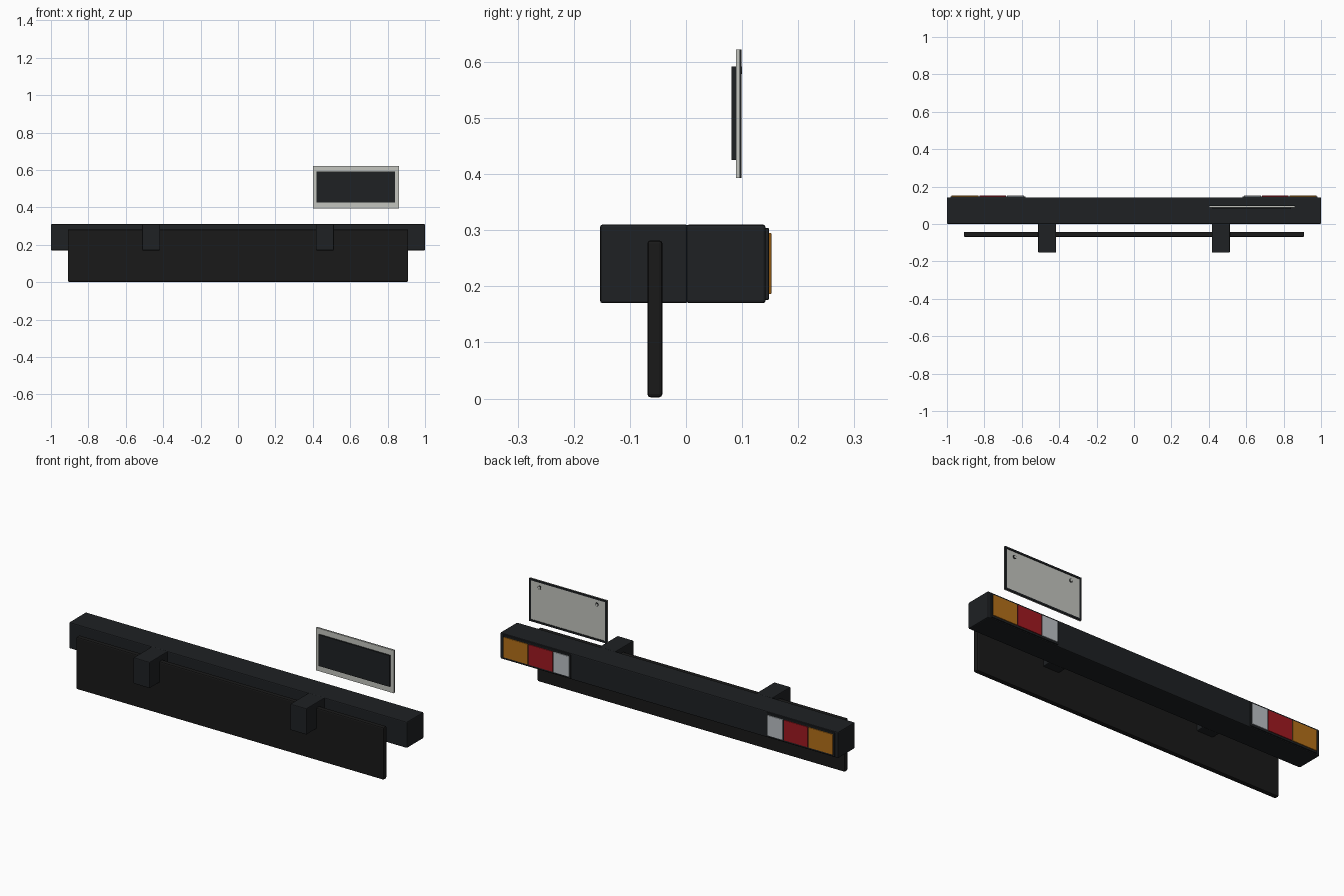
import bpy, bmesh, math
from mathutils import Matrix

if "Cube" in bpy.data.objects:
    bpy.data.objects.remove(bpy.data.objects["Cube"])


def material(name, rgb):
    m = bpy.data.materials.new(name)
    m.diffuse_color = (*rgb, 1)
    m.use_nodes = True
    m.node_tree.nodes["Principled BSDF"].inputs["Base Color"].default_value = m.diffuse_color
    return m


BLACK = material("black_plastic", (0.013, 0.015, 0.017))
DARK = material("dark_rubber", (0.010, 0.010, 0.010))
AMBER = material("amber_lens", (0.45, 0.16, 0.01))
RED = material("red_lens", (0.35, 0.01, 0.015))
CLEAR = material("clear_lens", (0.5, 0.53, 0.56))
PLATE = material("plate_grey", (0.55, 0.56, 0.52))


def finish(name, bm, mat):
    me = bpy.data.meshes.new(name)
    bm.to_mesh(me)
    bm.free()
    me.materials.append(mat)
    ob = bpy.data.objects.new(name, me)
    bpy.context.collection.objects.link(ob)
    return ob


def box(name, x, y, z, mat, bevel=0.0, segments=2):
    """Box from (min, max) ranges, with optional rounded edges."""
    bm = bmesh.new()
    size = [r[1] - r[0] for r in (x, y, z)]
    mid = [(r[0] + r[1]) / 2 for r in (x, y, z)]
    bmesh.ops.create_cube(bm, size=1, matrix=Matrix.Translation(mid) @ Matrix.Diagonal((*size, 1)))
    if bevel:
        bmesh.ops.bevel(bm, geom=bm.edges[:], offset=bevel, segments=segments,
                        profile=0.5, affect='EDGES')
    return finish(name, bm, mat)


def side_range(side, a, b):
    return tuple(sorted((side * a, side * b)))


# Bumper beam and the mud flap hanging in front of it
box("bumper_beam", (-1, 1), (0, 0.142), (0.17, 0.31), BLACK, 0.005)
box("skirt_panel", (-0.91, 0.91), (-0.069, -0.042), (0.002, 0.282), DARK, 0.006)

for side, label in ((-1, "left"), (1, "right")):
    # Mounting bracket
    box(f"{label}_bracket", side_range(side, 0.416, 0.512), (-0.153, 0.003),
        (0.17, 0.31), BLACK, 0.004)
    # Tail light housing and its three lenses
    box(f"{label}_light_housing", side_range(side, 0.58, 0.982), (0.138, 0.148),
        (0.176, 0.304), BLACK, 0.002)
    for lens, a, b, mat in (("reverse", 0.587, 0.679, CLEAR),
                            ("brake", 0.685, 0.826, RED),
                            ("indicator", 0.832, 0.975, AMBER)):
        box(f"{label}_{lens}_lens", side_range(side, a, b), (0.144, 0.152),
            (0.186, 0.295), mat, 0.0015)

# Number plate, backing block and thin border
X0, X1, Z0, Z1, T = 0.40, 0.86, 0.393, 0.622, 0.010
box("number_plate", (X0, X1), (0.089, 0.0955), (Z0, Z1), PLATE)
box("plate_backing", (0.42, 0.84), (0.081, 0.090), (0.425, 0.592), BLACK)
for i, (x, z) in enumerate((((X0, X1), (Z0, Z0 + T)), ((X0, X1), (Z1 - T, Z1)),
                            ((X0, X0 + T), (Z0 + T, Z1 - T)),
                            ((X1 - T, X1), (Z0 + T, Z1 - T)))):
    box(f"plate_border_{i}", x, (0.095, 0.0985), z, BLACK)

# Plate screws: dark washer with a grey head
for i, x in enumerate((0.46, 0.80)):
    for part, r, depth, mat in (("washer", 0.010, 0.004, BLACK), ("head", 0.007, 0.006, PLATE)):
        bm = bmesh.new()
        bmesh.ops.create_cone(bm, cap_ends=True, segments=20, radius1=r, radius2=r, depth=depth,
                              matrix=Matrix.Translation((x, 0.095 + depth / 2 - 0.001, 0.585))
                              @ Matrix.Rotation(math.pi / 2, 4, 'X'))
        finish(f"plate_screw_{part}_{i}", bm, mat)
